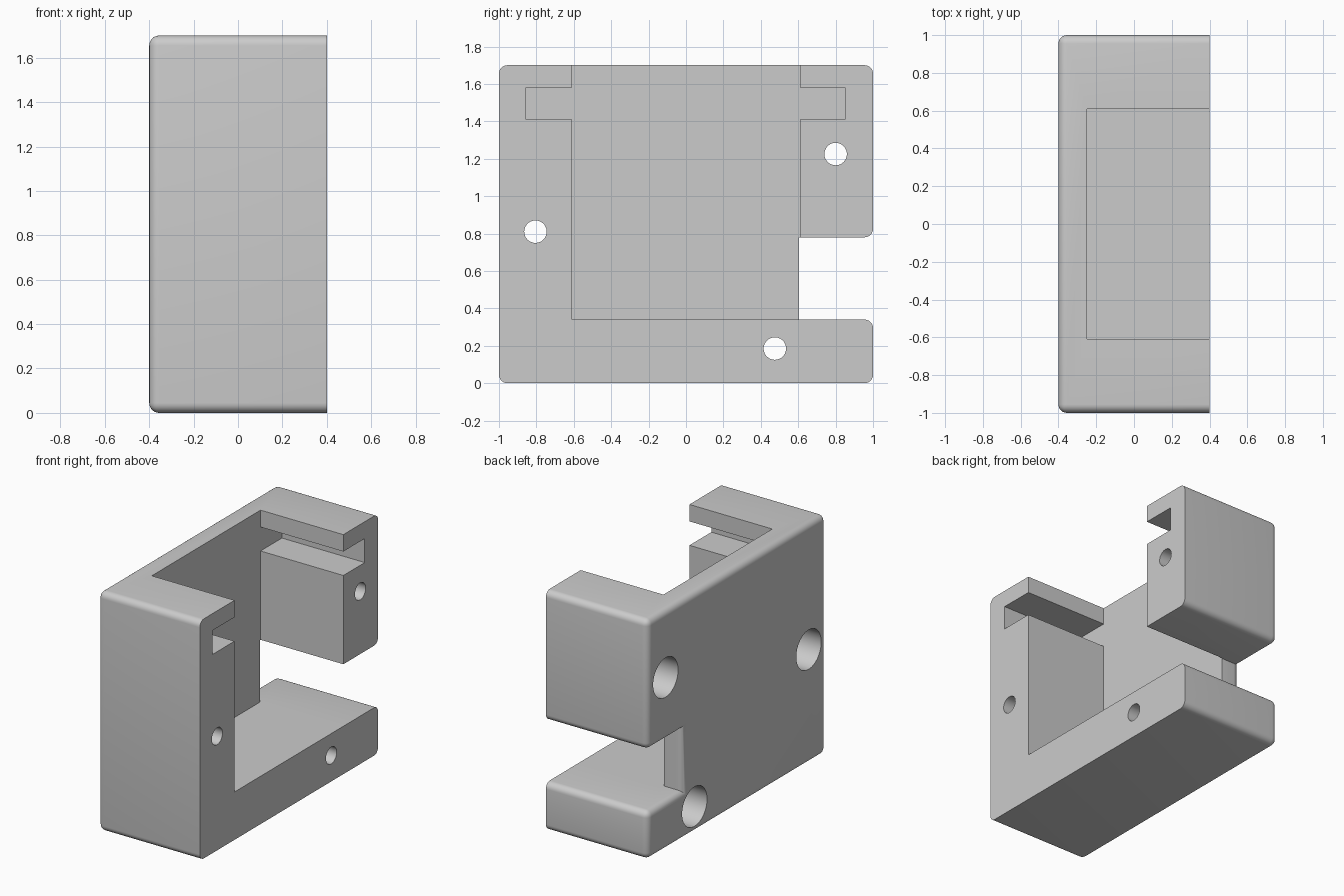
import bpy, bmesh, math
from mathutils import Matrix

old = bpy.data.objects.get("Cube")
if old:
    bpy.data.objects.remove(old, do_unlink=True)

GREY = (0.6, 0.6, 0.6, 1)
mat = bpy.data.materials.new("light grey")
mat.use_nodes = True
mat.diffuse_color = GREY
mat.node_tree.nodes["Principled BSDF"].inputs["Base Color"].default_value = GREY


def add_object(name, bm):
    bmesh.ops.recalc_face_normals(bm, faces=bm.faces)
    mesh = bpy.data.meshes.new(name)
    bm.to_mesh(mesh)
    bm.free()
    mesh.materials.append(mat)
    obj = bpy.data.objects.new(name, mesh)
    bpy.context.collection.objects.link(obj)
    return obj


def cut(target, bm):
    cutter = add_object("cutter", bm)
    cutter.hide_render = True
    mod = target.modifiers.new("cut", "BOOLEAN")
    mod.operation = "DIFFERENCE"
    mod.solver = "EXACT"
    mod.object = cutter
    bpy.context.view_layer.objects.active = target
    bpy.ops.object.modifier_apply(modifier=mod.name)
    bpy.data.objects.remove(cutter, do_unlink=True)


def box(x, y, z):
    bm = bmesh.new()
    bmesh.ops.create_cube(bm, size=1)
    for v in bm.verts:
        for i, (lo, hi) in enumerate((x, y, z)):
            v.co[i] = hi if v.co[i] > 0 else lo
    return bm


def cylinder(x, y, z, radius):
    bm = bmesh.new()
    place = Matrix.Translation((sum(x) / 2, y, z)) @ Matrix.Rotation(math.pi / 2, 4, "Y")
    bmesh.ops.create_cone(bm, cap_ends=True, segments=48, radius1=radius,
                          radius2=radius, depth=x[1] - x[0], matrix=place)
    return bm


# Housing block: notched side profile, extruded across and rounded outside
BACK, OPEN, TOP = -0.4, 0.4, 1.7
profile = [(-1, 0), (1, 0), (1, 0.34), (0.605, 0.34),
           (0.605, 0.78), (1, 0.78), (1, TOP), (-1, TOP)]
bm = bmesh.new()
face = bm.faces.new([bm.verts.new((BACK, y, z)) for y, z in profile])
extruded = bmesh.ops.extrude_face_region(bm, geom=[face])["geom"]
for v in extruded:
    if isinstance(v, bmesh.types.BMVert):
        v.co.x = OPEN
if not face.is_valid or len(bm.faces) < len(profile) + 2:
    bm.faces.new([v for v in bm.verts if v.co.x < 0])
bmesh.ops.recalc_face_normals(bm, faces=bm.faces)
rounded = []
for e in bm.edges:
    a, b = (v.co for v in e.verts)
    on_back = a.x < 0 and b.x < 0
    outer_corner = abs(a.x - b.x) > 0.1 and abs(a.y) > 0.9
    if on_back or outer_corner:
        rounded.append(e)
bmesh.ops.bevel(bm, geom=rounded, offset=0.045, segments=6, profile=0.5,
                affect="EDGES", clamp_overlap=True)
housing = add_object("housing", bm)

# Pocket, open to the top and the side
cut(housing, box((-0.25, 0.6), (-0.61, 0.61), (0.34, 2)))

# Slots for a sliding lid
cut(housing, box((-0.25, 0.6), (-0.855, 0.85), (1.41, 1.58)))

# Screw holes with wide counterbores from the back
for y, z in ((-0.805, 0.81), (0.8, 1.225), (0.475, 0.185)):
    cut(housing, cylinder((-0.6, 0.6), y, z, 0.06))
    cut(housing, cylinder((-0.6, 0.1), y, z, 0.14))

bpy.ops.object.select_all(action="DESELECT")
housing.select_set(True)
bpy.context.view_layer.objects.active = housing
bpy.ops.object.shade_smooth_by_angle(angle=math.radians(35))
